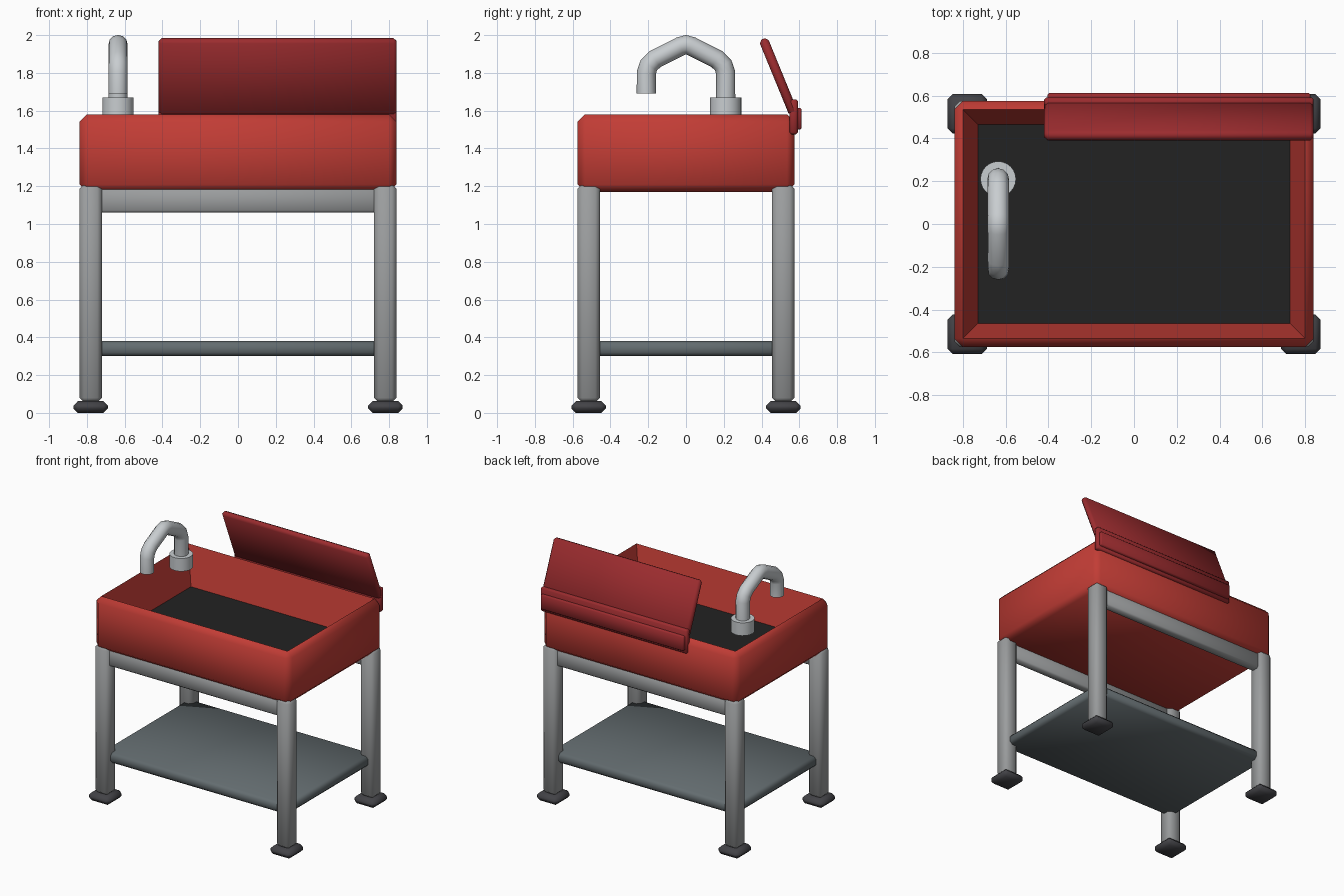
import bpy, bmesh, math
from mathutils import Vector

cube = bpy.data.objects.get("Cube")
if cube:
    bpy.data.objects.remove(cube, do_unlink=True)


def material(name, rgb):
    m = bpy.data.materials.new(name)
    m.use_nodes = True
    m.diffuse_color = (*rgb, 1)
    m.node_tree.nodes["Principled BSDF"].inputs["Base Color"].default_value = (*rgb, 1)
    return m


RED = material("basin red", (0.54, 0.046, 0.036))
MAROON = material("lid red", (0.33, 0.025, 0.028))
STEEL = material("frame grey", (0.33, 0.34, 0.345))
CHROME = material("faucet silver", (0.58, 0.61, 0.63))
SLATE = material("shelf slate", (0.125, 0.15, 0.16))
RUBBER = material("foot rubber", (0.055, 0.055, 0.062))
BLACK = material("basin floor black", (0.016, 0.016, 0.016))


def smooth(obj, angle=60):
    bpy.ops.object.select_all(action='DESELECT')
    obj.select_set(True)
    bpy.context.view_layer.objects.active = obj
    bpy.ops.object.shade_smooth_by_angle(angle=math.radians(angle))


def finish(name, bm, *mats):
    mesh = bpy.data.meshes.new(name)
    bmesh.ops.recalc_face_normals(bm, faces=bm.faces)
    bm.to_mesh(mesh)
    bm.free()
    for m in mats:
        mesh.materials.append(m)
    obj = bpy.data.objects.new(name, mesh)
    bpy.context.collection.objects.link(obj)
    smooth(obj)
    return obj


def chamfered(size, chamfer):
    """Box centred on the origin with every edge chamfered."""
    bm = bmesh.new()
    bmesh.ops.create_cube(bm, size=1)
    bmesh.ops.scale(bm, vec=size, verts=bm.verts)
    bmesh.ops.bevel(bm, geom=bm.edges[:], offset=chamfer, segments=1,
                    profile=0.5, affect='EDGES')
    return bm


def box(name, lo, hi, chamfer, mat):
    lo, hi = Vector(lo), Vector(hi)
    obj = finish(name, chamfered(hi - lo, chamfer), mat)
    obj.location = (lo + hi) / 2
    return obj


# Basin: chamfered block whose top is pushed down into a tapered tub
bm = chamfered((1.68, 1.15, 0.41), 0.04)
bm.faces.ensure_lookup_table()
top = max(bm.faces, key=lambda f: f.calc_center_median().z)
result = bmesh.ops.extrude_face_region(bm, geom=[top])
bmesh.ops.delete(bm, geom=[top], context='FACES_ONLY')
floor_verts = [v for v in result["geom"] if isinstance(v, bmesh.types.BMVert)]
for v in floor_verts:
    v.co.x *= 0.73 / 0.80
    v.co.y *= 0.465 / 0.535
    v.co.z -= 0.29
for f in bm.faces:
    if all(v in floor_verts for v in f.verts):
        f.material_index = 1
basin = finish("basin", bm, RED, BLACK)
basin.location.z = 1.375

# Legs and feet at the four corners
for side, sx in (("left", 1), ("right", -1)):
    for end, sy in (("front", -1), ("back", 1)):
        x, y = 0.78 * sx, 0.515 * sy
        box(f"{end}_{side}_leg", (x - 0.06, y - 0.06, 0.055),
            (x + 0.06, y + 0.06, 1.21), 0.025, STEEL)
        box(f"{end}_{side}_foot", (x - 0.092, y - 0.092, 0),
            (x + 0.092, y + 0.092, 0.062), 0.024, RUBBER)

# Rails under the front and back of the basin
for end, sy in (("front", -1), ("back", 1)):
    y = 0.515 * sy
    box(f"{end}_rail", (-0.75, y - 0.035, 1.06), (0.75, y + 0.035, 1.19), 0.012, STEEL)

# Lower shelf
box("shelf", (-0.80, -0.535, 0.30), (0.80, 0.535, 0.38), 0.02, SLATE)

# Open lid, leaning forward over the basin from its hinge
low, high = Vector((0.21, 0.572, 1.58)), Vector((0.21, 0.408, 1.98))
axis = high - low
lid = finish("lid", chamfered((1.26, 0.05, axis.length), 0.016), MAROON)
lid.location = (low + high) / 2
lid.rotation_euler.x = math.atan2(-axis.y, axis.z)
box("hinge_plate", (-0.42, 0.548, 1.475), (0.84, 0.592, 1.66), 0.01, MAROON)
box("hinge_cover", (-0.405, 0.575, 1.50), (0.825, 0.612, 1.615), 0.008, MAROON)

# Faucet collar
FX, FY = -0.635, 0.21
bm = bmesh.new()
bmesh.ops.create_cone(bm, cap_ends=True, segments=24, radius1=0.083,
                      radius2=0.083, depth=0.10)
collar = finish("faucet_collar", bm, CHROME)
collar.location = (FX, FY, 1.62)

# Faucet spout: mirrored path, swept as a round pipe
rise = [(FY, 1.80), (0.197, 1.84), (0.165, 1.872), (0.03, 1.94)]
path = [(FY, 1.60)] + rise + [(0, 1.95)] + [(-y, z) for y, z in reversed(rise)] + [(-FY, 1.69)]
curve = bpy.data.curves.new("faucet_spout", 'CURVE')
curve.dimensions = '3D'
curve.bevel_depth = 0.051
curve.bevel_resolution = 4
curve.use_fill_caps = True
spline = curve.splines.new('POLY')
spline.points.add(len(path) - 1)
for p, (y, z) in zip(spline.points, path):
    p.co = (FX, y, z, 1)
curve.materials.append(CHROME)
spout = bpy.data.objects.new("faucet_spout", curve)
bpy.context.collection.objects.link(spout)
bpy.ops.object.select_all(action='DESELECT')
spout.select_set(True)
bpy.context.view_layer.objects.active = spout
bpy.ops.object.convert(target='MESH')
smooth(bpy.context.view_layer.objects.active)
